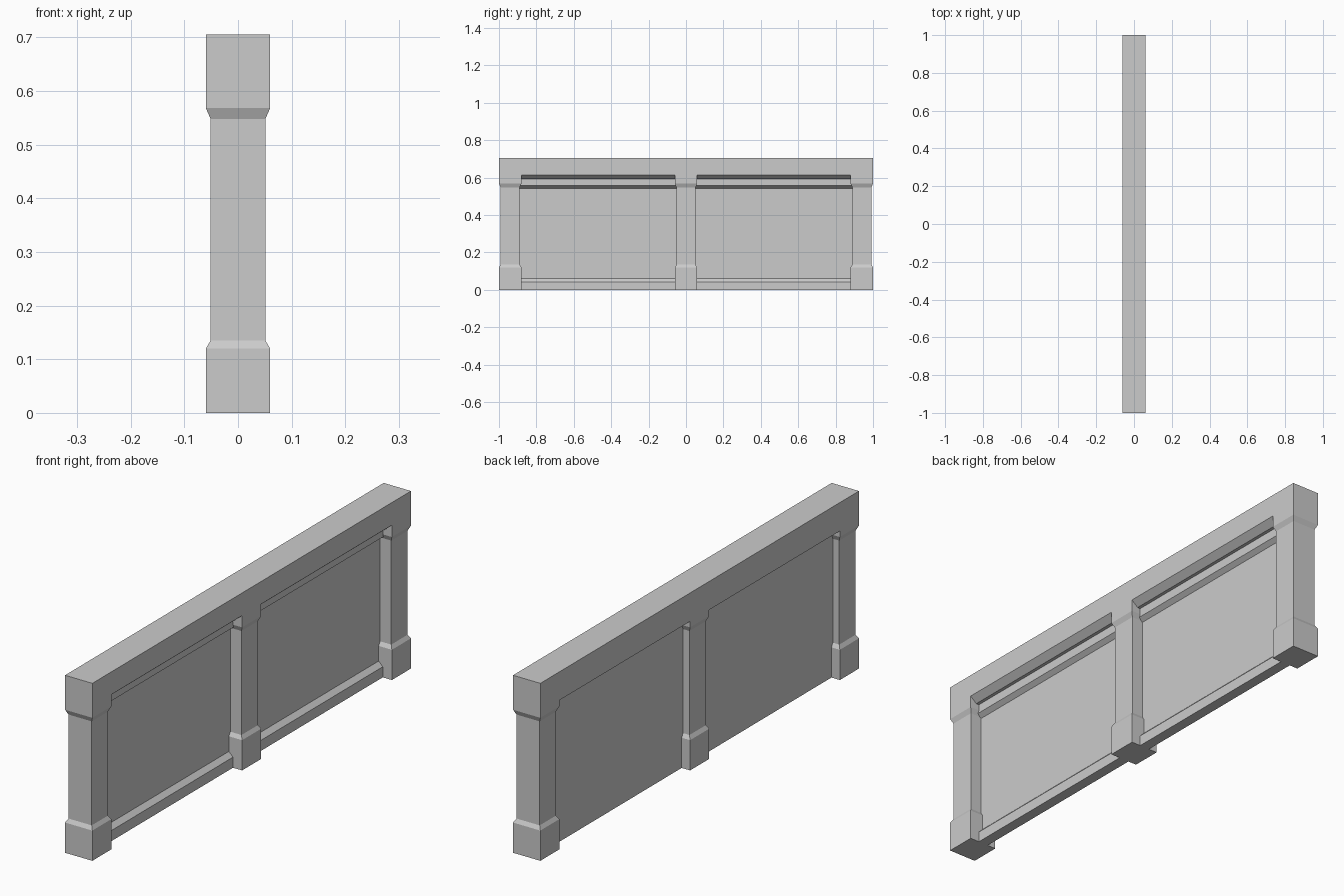
import bpy, bmesh

if "Cube" in bpy.data.objects:
    bpy.data.objects.remove(bpy.data.objects["Cube"])

TOP = 0.705


def finish(bm, name):
    bmesh.ops.recalc_face_normals(bm, faces=bm.faces)
    mesh = bpy.data.meshes.new(name)
    bm.to_mesh(mesh)
    bm.free()
    obj = bpy.data.objects.new(name, mesh)
    bpy.context.collection.objects.link(obj)
    return obj


def square_post(name, y, sections):
    """Loft square rings given as (half width, height)."""
    bm = bmesh.new()
    rings = [[bm.verts.new((sx * h, y + sy * h, z))
              for sx, sy in ((-1, -1), (1, -1), (1, 1), (-1, 1))]
             for h, z in sections]
    bm.faces.new(rings[0])
    bm.faces.new(rings[-1])
    for a, b in zip(rings, rings[1:]):
        for i in range(4):
            j = (i + 1) % 4
            bm.faces.new((a[i], a[j], b[j], b[i]))
    return finish(bm, name)


def extrude_along_y(name, profile, y0, y1):
    """Sweep an x-z profile from y0 to y1."""
    bm = bmesh.new()
    face = bm.faces.new([bm.verts.new((x, y0, z)) for x, z in profile])
    new = bmesh.ops.extrude_face_region(bm, geom=[face])["geom"]
    verts = [v for v in new if isinstance(v, bmesh.types.BMVert)]
    bmesh.ops.translate(bm, verts=verts, vec=(0, y1 - y0, 0))
    return finish(bm, name)


# Posts: wide foot, narrow shaft, flared head
post = [(0.06, 0), (0.06, 0.12), (0.051, 0.135), (0.051, 0.548),
        (0.06, 0.568), (0.06, TOP)]
for label, y in (("front", -0.94), ("middle", 0), ("back", 0.94)):
    square_post(label + "_post", y, post)

# Top rail, chamfered underneath on the +x side
rail = [(-0.06, 0.592), (0.033, 0.592), (0.06, 0.615), (0.06, TOP), (-0.06, TOP)]

# Panel with skirting and upper moulding on the +x side, plain on the other
panel = [(-0.023, 0), (0.02, 0), (0.02, 0.042), (0.002, 0.06), (0.002, 0.543),
         (0.02, 0.557), (0.02, 0.592), (-0.023, 0.592)]

for label, side in (("front", -1), ("back", 1)):
    extrude_along_y(label + "_rail", rail, side * 0.06, side * 0.88)
    extrude_along_y(label + "_panel", panel, side * 0.051, side * 0.889)
